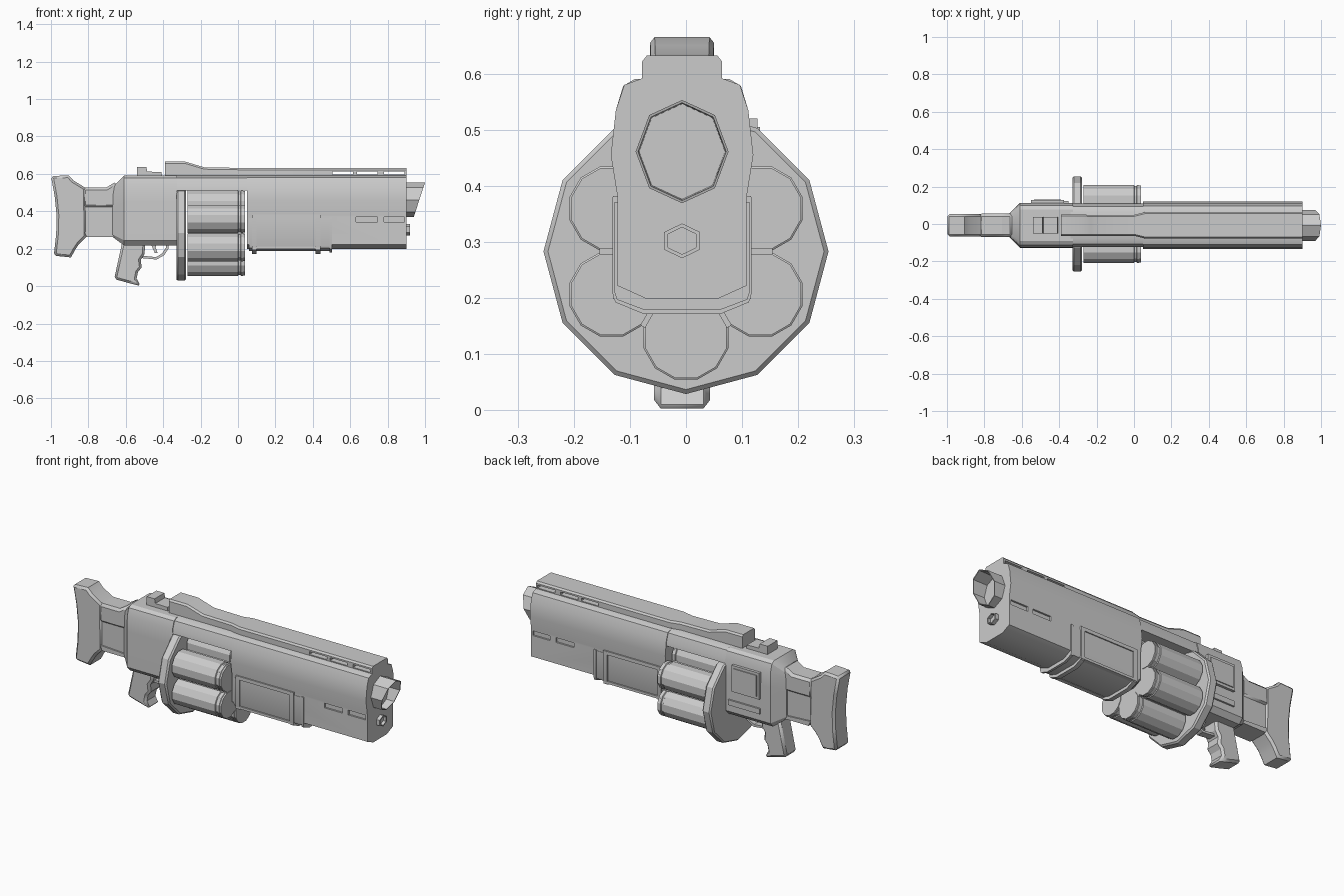
import bpy, bmesh
from math import sin, cos, pi

if "Cube" in bpy.data.objects:
    bpy.data.objects.remove(bpy.data.objects["Cube"])

C = -0.007  # y of the gun's mid plane


def skin(name, rings):
    """Closed skin over a list of equal-length rings of 3D points."""
    bm = bmesh.new()
    vs = [[bm.verts.new(p) for p in r] for r in rings]
    n = len(rings[0])
    for a, b in zip(vs, vs[1:]):
        for i in range(n):
            j = (i + 1) % n
            bm.faces.new((a[i], a[j], b[j], b[i]))
    bm.faces.new(vs[0])
    bm.faces.new(vs[-1])
    bmesh.ops.recalc_face_normals(bm, faces=bm.faces)
    me = bpy.data.meshes.new(name)
    bm.to_mesh(me)
    bm.free()
    ob = bpy.data.objects.new(name, me)
    bpy.context.collection.objects.link(ob)
    return ob


def loft(name, sections):
    """Sections (x, half profile of (half width, z)) mirrored about the mid plane."""
    return skin(name, [[(x, C + y, z) for y, z in h] + [(x, C - y, z) for y, z in reversed(h)]
                       for x, h in sections])


def plate(name, pts, hw, bevel=0):
    """Side profile of (x, z) points extruded across y."""
    ob = skin(name, [[(x, C + s * hw, z) for x, z in pts] for s in (-1, 1)])
    if bevel:
        m = ob.modifiers.new("bevel", 'BEVEL')
        m.width, m.segments, m.limit_method, m.angle_limit = bevel, 1, 'ANGLE', 1.2
    return ob


def box(name, x0, x1, y0, y1, z0, z1):
    return skin(name, [[(x, y0, z0), (x, y1, z0), (x, y1, z1), (x, y0, z1)] for x in (x0, x1)])


def lathe(name, prof, cy, cz, n, ph=0, sy=1):
    """Profile of (x, radius) turned about an axis along x."""
    return skin(name, [[(x, cy + sy * r * sin(ph + 2 * pi * i / n), cz + r * cos(ph + 2 * pi * i / n))
                        for i in range(n)] for x, r in prof])


def cut(ob, cutters):
    for c in cutters:
        m = ob.modifiers.new("cut", 'BOOLEAN')
        m.operation, m.solver, m.object = 'DIFFERENCE', 'EXACT', c
        bpy.context.view_layer.objects.active = ob
        bpy.ops.object.modifier_apply(modifier=m.name)
        bpy.data.objects.remove(c)


# Front body with side slots
upper = [(.07, .592), (.103, .58), (.118, .535), (.127, .455)]
body = upper + [(.115, .38), (.115, .222), (.062, .198)]
front = loft("front_body", [(.047, body), (.9, body)])
cut(front, [box("slot", a, b, C + s * .16 - .055, C + s * .16 + .055, .343, .37)
            for a, b in ((.63, .745), (.78, .89)) for s in (-1, 1)])

# Bridge over the cylinder
bridge = [(.07, .59), (.1, .578), (.114, .535), (.117, .51)]
loft("top_bridge", [(-.34, bridge), (.06, bridge)])

# Receiver tapering into the stock
recv = [(.085, .59), (.105, .578), (.118, .535), (.12, .45), (.12, .245), (.095, .218)]
rear = [(.045, .53), (.055, .52), (.06, .49), (.06, .42), (.06, .275), (.05, .262)]
loft("receiver", [(-.67, rear), (-.61, recv), (-.325, recv)])
box("receiver_side_panel", -.55, -.375, .1, .127, .37, .52)
box("receiver_side_panel_inset", -.535, -.39, .1, .132, .385, .505)
box("receiver_side_bar", -.55, -.35, .1, .123, .285, .315)

# Sight rail with through slots


def rail(w, top):
    return [(w - .008, top), (w, top - .01), (w, .575)]


top_rail = loft("top_rail", [(-.39, rail(.057, .665)), (-.28, rail(.057, .665)),
                             (-.23, rail(.056, .65)), (-.18, rail(.056, .635)),
                             (0, rail(.056, .632)), (.06, rail(.071, .632)), (.9, rail(.071, .632))])
cut(top_rail, [box("slot", a, a + .11, -.2, .2, .597, .613) for a in (.505, .635, .78)])

# Rear sight
plate("rear_sight", [(-.54, .58), (-.54, .637), (-.49, .637), (-.485, .612), (-.41, .61), (-.405, .58)], .044)

# Slanted octagonal muzzle, hollow
rings = []
for r, end in ((.092, 0), (.092, 1), (.087, 1), (.085, 0)):
    ring = []
    for i in range(8):
        z = .461 + r * cos(i * pi / 4)
        x = 1 - (.553 - z) * .33 if end else (.88 if r > .09 else .902)
        ring.append((x, C + .9 * r * sin(i * pi / 4), z))
    rings.append(ring)
skin("muzzle", rings)

# Small hexagonal tube under the barrel
lathe("lower_tube", [(.89, .031), (.92, .031), (.92, .024), (.903, .024)], C, .302, 6, 0, 1.2)

# Recoil plate
lathe("cylinder_plate", [(-.33, .247), (-.322, .254), (-.285, .254), (-.277, .246)], 0, .283, 12)

# Six-chamber cylinder
lathe("cylinder_core", [(-.268, .155), (.034, .155)], 0, .283, 12)
for i in range(6):
    a = i * pi / 3
    lathe("chamber", [(-.27, .078), (0, .078), (.003, .073), (.013, .073), (.016, .078),
                      (.026, .078), (.028, .075), (.037, .075)],
          .153 * sin(a), .283 + .153 * cos(a), 12, pi / 12)

# Pump fore-end: core, framed panel and front collar


def pump(o, top):
    return [(.113 + o, top), (.113 + o, .22 - o), (.108 + o, .21 - 1.6 * o), (.064 + o * .4, .198 - 2.4 * o)]


for nm, a, b, o, top in (("pump_core", .06, .5, .004, .365), ("pump_rear_rib", .075, .1, .011, .38),
                         ("pump_front_rib", .415, .44, .011, .38), ("pump_collar", .488, .502, .008, .37)):
    loft(nm, [(a, pump(o, top)), (b, pump(o, top))])
for s in (-1, 1):
    y = C + s * .112
    box("pump_panel_top", .075, .44, y - .011, y + .011, .362, .382)
    box("pump_panel_bottom", .075, .44, y - .011, y + .011, .198, .212)

# Stock: butt, upper tube and recessed lower panel
plate("stock_butt", [(-1, .588), (-.905, .592), (-.88, .565), (-.815, .525), (-.81, .265), (-.85, .225),
                     (-.87, .195), (-.893, .153), (-.985, .163), (-.972, .28), (-.97, .38), (-.98, .48)], .06, .012)
plate("stock_upper_tube", [(-.83, .527), (-.705, .527), (-.65, .56), (-.64, .42), (-.83, .42)], .062, .014)
plate("stock_lower_panel", [(-.83, .45), (-.64, .45), (-.64, .262), (-.83, .262)], .052, .01)
plate("stock_lower_rail", [(-.82, .29), (-.64, .28), (-.63, .235), (-.67, .262), (-.81, .262)], .06)

# Pistol grip with finger bumps
plate("pistol_grip", [(-.618, .24), (-.662, .038), (-.59, .018), (-.52, 0), (-.542, .04), (-.535, .075),
                      (-.515, .1), (-.52, .14), (-.5, .17), (-.495, .24)], .05, .012)

# Trigger guard and trigger
plate("trigger_guard", [(-.52, .15), (-.435, .142), (-.395, .165), (-.372, .2), (-.37, .235), (-.383, .235),
                        (-.386, .205), (-.405, .175), (-.438, .155), (-.52, .163)], .02)
plate("trigger", [(-.47, .235), (-.435, .235), (-.44, .205), (-.43, .178), (-.445, .178), (-.457, .205)], .012)

# Smooth the shallow facets only
bpy.ops.object.select_all(action='SELECT')
bpy.context.view_layer.objects.active = front
bpy.ops.object.shade_smooth_by_angle(angle=.45)
